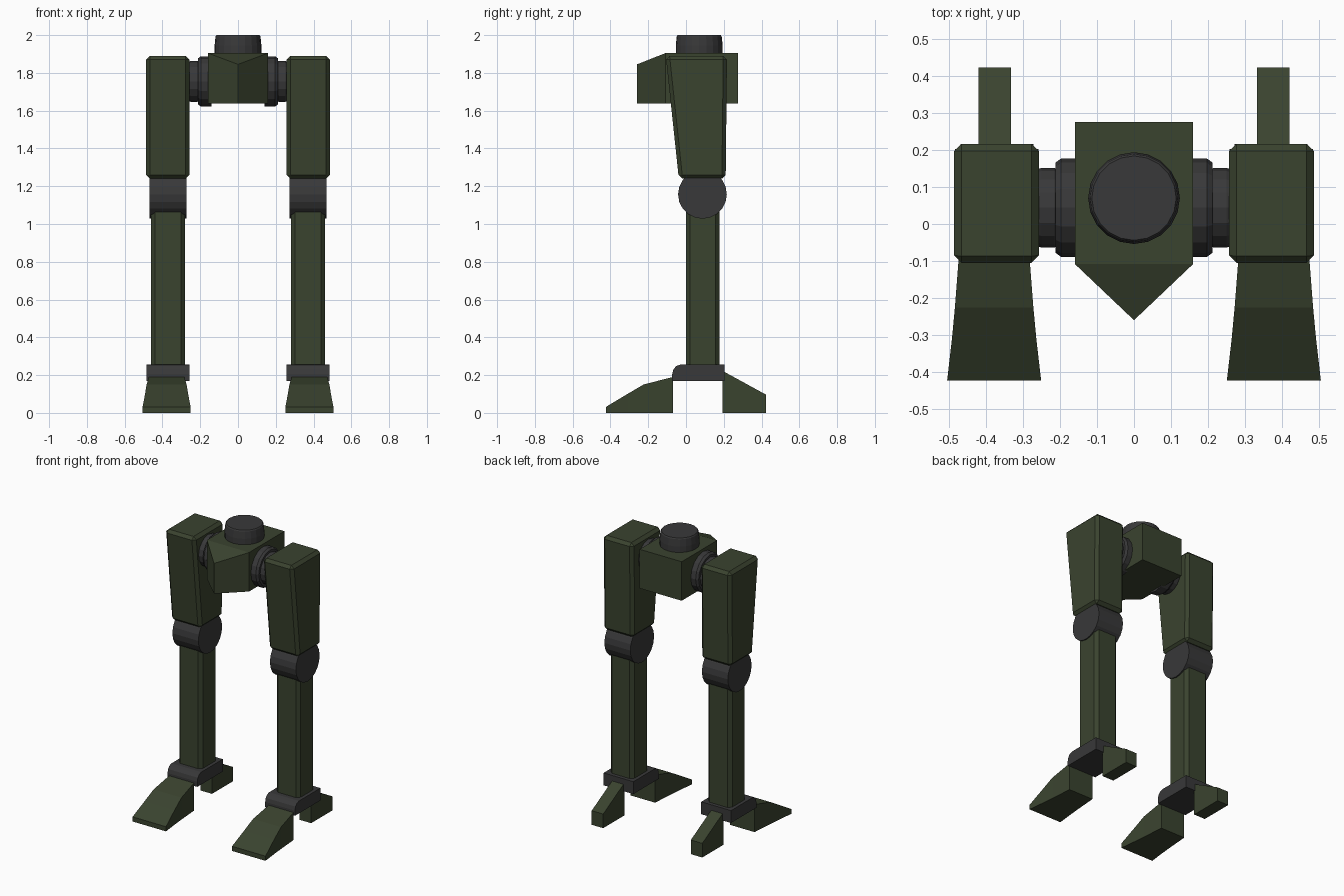
import bpy, bmesh, math
from mathutils import Matrix, Vector

if "Cube" in bpy.data.objects:
    bpy.data.objects.remove(bpy.data.objects["Cube"])


def material(name, rgb):
    m = bpy.data.materials.new(name)
    m.diffuse_color = (*rgb, 1)
    m.use_nodes = True
    m.node_tree.nodes["Principled BSDF"].inputs["Base Color"].default_value = m.diffuse_color
    return m


GREEN = material("dark olive green", (0.042, 0.056, 0.028))
GREY = material("charcoal grey", (0.040, 0.040, 0.041))


def finish(name, bm, mat, smooth=False):
    bmesh.ops.recalc_face_normals(bm, faces=bm.faces)
    me = bpy.data.meshes.new(name)
    bm.to_mesh(me)
    bm.free()
    me.materials.append(mat)
    ob = bpy.data.objects.new(name, me)
    bpy.context.collection.objects.link(ob)
    return ob


def loft(name, rings, mat, bevel=0, vertical_only=False):
    """Join equal-length rings of points and cap both ends."""
    bm = bmesh.new()
    vr = [[bm.verts.new(p) for p in r] for r in rings]
    n = len(vr[0])
    for a, b in zip(vr, vr[1:]):
        for i in range(n):
            j = (i + 1) % n
            bm.faces.new((a[i], a[j], b[j], b[i]))
    bm.faces.new(vr[0])
    bm.faces.new(vr[-1])
    if bevel:
        edges = [e for e in bm.edges if not vertical_only
                 or abs(e.verts[0].co.z - e.verts[1].co.z) > 0.1]
        bmesh.ops.bevel(bm, geom=edges, offset=bevel, segments=1, affect='EDGES')
    return finish(name, bm, mat)


def rect(x0, x1, y0, y1, z):
    return [(x0, y0, z), (x1, y0, z), (x1, y1, z), (x0, y1, z)]


def side_profile(name, points, x0, x1, mat):
    """Extrude a (y, z) outline along x."""
    return loft(name, [[(x, y, z) for y, z in points] for x in (x0, x1)], mat)


def turned(name, profile, centre, axis, sides, mat):
    """Stack circles of (distance, radius) along x or z."""
    rings = []
    for d, r in profile:
        ring = []
        for i in range(sides):
            a = 2 * math.pi * i / sides
            u, v = r * math.cos(a), r * math.sin(a)
            off = (d, u, v) if axis == 'x' else (u, v, d)
            ring.append(Vector(centre) + Vector(off))
        rings.append(ring)
    return loft(name, rings, mat)


def mirrored(ob):
    """Make the left-hand copy of a right-hand part."""
    me = ob.data.copy()
    me.transform(Matrix.Scale(-1, 4, (1, 0, 0)))
    me.flip_normals()
    right = ob.name
    ob.name = right + "_right"
    twin = bpy.data.objects.new(right + "_left", me)
    bpy.context.collection.objects.link(twin)


# Pelvis with a pointed prow that dips at the tip
outline = [(-0.16, 0.275), (-0.16, -0.108), (0, -0.26), (0.16, -0.108), (0.16, 0.275)]
bottom = [(x, y, 1.637) for x, y in outline]
top = [(x, y, 1.845 if x == 0 else 1.905) for x, y in outline]
bm = bmesh.new()
lo = [bm.verts.new(p) for p in bottom]
hi = [bm.verts.new(p) for p in top]
for i in range(5):
    j = (i + 1) % 5
    bm.faces.new((lo[i], lo[j], hi[j], hi[i]))
bm.faces.new(lo)
bm.faces.new((hi[0], hi[1], hi[3], hi[4]))
bm.faces.new((hi[1], hi[2], hi[3]))
finish("pelvis", bm, GREEN)

# Turret mount
turned("turret_mount", [(1.89, 0.124), (1.945, 0.124), (1.993, 0.119), (2.0, 0.114)],
       (0, 0.07, 0), 'z', 20, GREY)

# Hip joint: wide collar, then narrower axle
mirrored(turned("hip_collar", [(0.14, 0.133), (0.197, 0.133), (0.212, 0.122)],
                (0, 0.044, 1.755), 'x', 16, GREY))
mirrored(turned("hip_axle", [(0.20, 0.098), (0.215, 0.108), (0.25, 0.108), (0.27, 0.10)],
                (0, 0.044, 1.755), 'x', 16, GREY))

# Thigh: bevelled box tapering towards the knee
mirrored(loft("thigh", [rect(0.257, 0.486, -0.038, 0.21, 1.24),
                        rect(0.257, 0.486, -0.107, 0.217, 1.89)], GREEN, bevel=0.02))

# Knee drum
mirrored(turned("knee", [(0.272, 0.129), (0.469, 0.129)],
                (0, 0.087, 1.157), 'x', 20, GREY))

# Shin with chamfered upright edges
mirrored(loft("shin", [rect(0.281, 0.461, 0.0, 0.178, 0.24),
                       rect(0.281, 0.461, 0.0, 0.178, 1.12)], GREEN,
              bevel=0.022, vertical_only=True))

# Ankle block, rounded at the upper front edge
mirrored(side_profile("ankle", [(-0.073, 0.17), (0.203, 0.17), (0.203, 0.255), (-0.03, 0.255),
                                (-0.052, 0.248), (-0.067, 0.23), (-0.073, 0.205)],
                      0.258, 0.484, GREY))

# Front foot: flares out and slopes down to the toe
sections = [(-0.07, 0.19, 0.094), (-0.225, 0.15, 0.106), (-0.31, 0.10, 0.114),
            (-0.423, 0.032, 0.127)]
mirrored(loft("front_foot", [[(0.378 - w, y, 0), (0.378 + w, y, 0),
                              (0.378 + w, y, h), (0.378 - w, y, h)]
                             for y, h, w in sections], GREEN))

# Heel spur
mirrored(side_profile("heel", [(0.194, 0), (0.423, 0), (0.423, 0.097), (0.194, 0.222)],
                      0.333, 0.42, GREEN))
